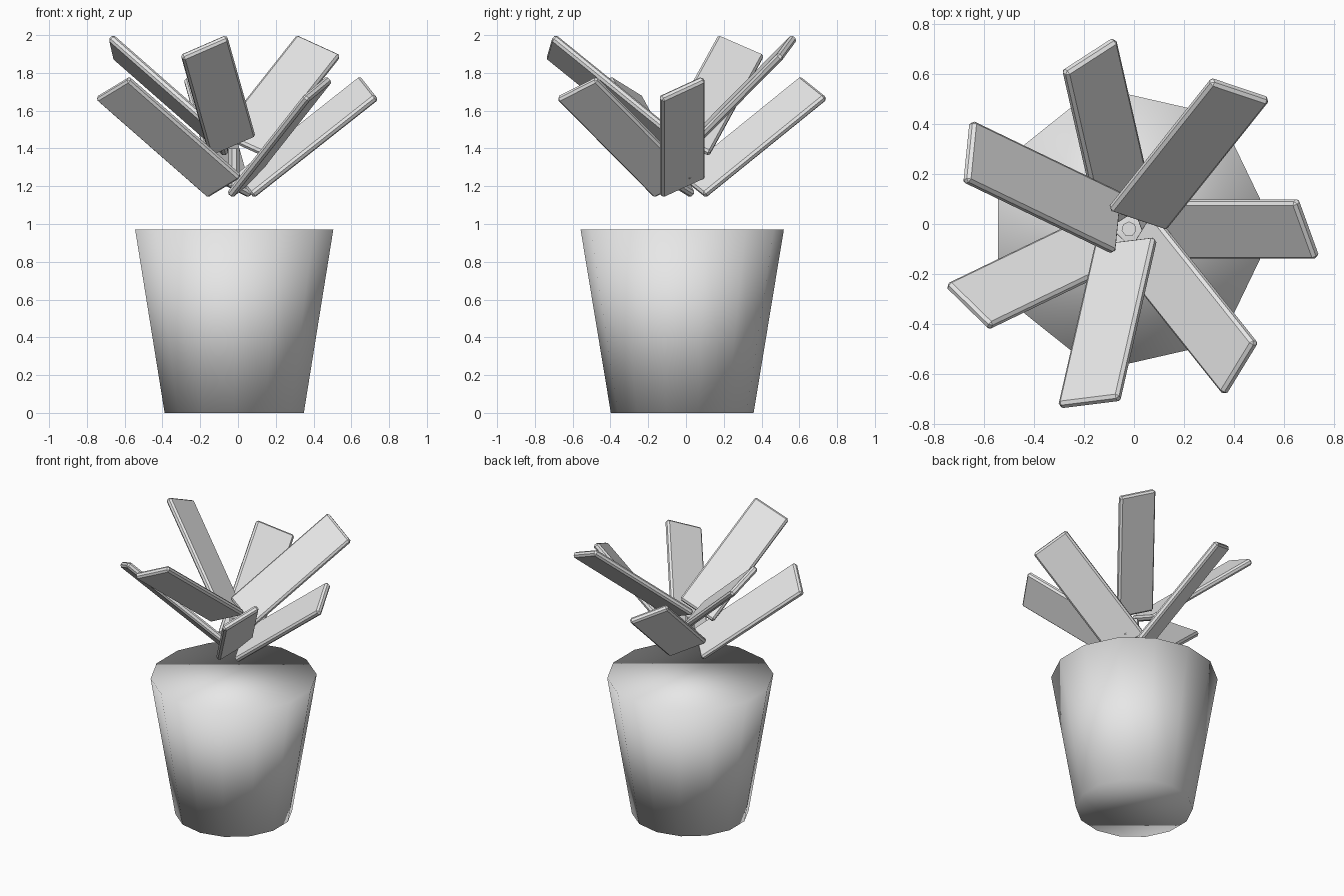
import bpy, bmesh, math
from mathutils import Matrix, Vector

if "Cube" in bpy.data.objects:
    bpy.data.objects.remove(bpy.data.objects["Cube"], do_unlink=True)

AXIS = Vector((-0.02, -0.02, 0))
LEAVES = 7

grey = bpy.data.materials.new("plain grey")
grey.use_nodes = True
grey.diffuse_color = (0.8, 0.8, 0.8, 1)
grey.node_tree.nodes["Principled BSDF"].inputs["Base Color"].default_value = (0.8, 0.8, 0.8, 1)


def add_object(name, bm, smooth=False):
    mesh = bpy.data.meshes.new(name)
    bm.normal_update()
    for face in bm.faces:
        face.smooth = smooth
    bm.to_mesh(mesh)
    bm.free()
    mesh.materials.append(grey)
    obj = bpy.data.objects.new(name, mesh)
    bpy.context.collection.objects.link(obj)
    return obj


def add_cone(name, sides, bottom, top, z_low, z_high, smooth=False):
    bm = bmesh.new()
    bmesh.ops.create_cone(bm, cap_ends=True, segments=sides, radius1=bottom,
                          radius2=top, depth=z_high - z_low)
    # Blender starts the ring on the y axis, so flat sides face left and right
    bmesh.ops.translate(bm, verts=bm.verts, vec=AXIS + Vector((0, 0, (z_low + z_high) / 2)))
    return add_object(name, bm, smooth)


# Tapered pot with soft shading running over the rim
add_cone("pot", LEAVES * 2, 0.378, 0.538, 0, 0.97, smooth=True)

# Tiny core where the leaves meet
add_cone("core", LEAVES, 0.03, 0.03, 1.2, 1.4)

# Plank leaves: pitched up, twisted about their length, in two tiers
along = Vector((0.785, 0, 0.62)).normalized()
across = Vector((-0.297, 0.862, 0.409))
across = (across - along * across.dot(along)).normalized()
tilt = Matrix((along, across, along.cross(across))).transposed().to_4x4()
UPPER_TIER = (1, 3, 5)

for i in range(LEAVES):
    lift = 0.22 if i in UPPER_TIER else 0
    turn = Matrix.Rotation(math.tau * i / LEAVES, 4, "Z")
    place = Matrix.Translation(AXIS) @ turn @ Matrix.Translation((0.385, 0, 1.46 + lift)) @ tilt
    bm = bmesh.new()
    bmesh.ops.create_cube(bm, size=1)
    bmesh.ops.scale(bm, verts=bm.verts, vec=(0.84, 0.265, 0.042))
    bmesh.ops.bevel(bm, geom=bm.edges[:], offset=0.012, segments=1, affect="EDGES")
    bm.transform(place)
    add_object(f"leaf_{i + 1}", bm)
